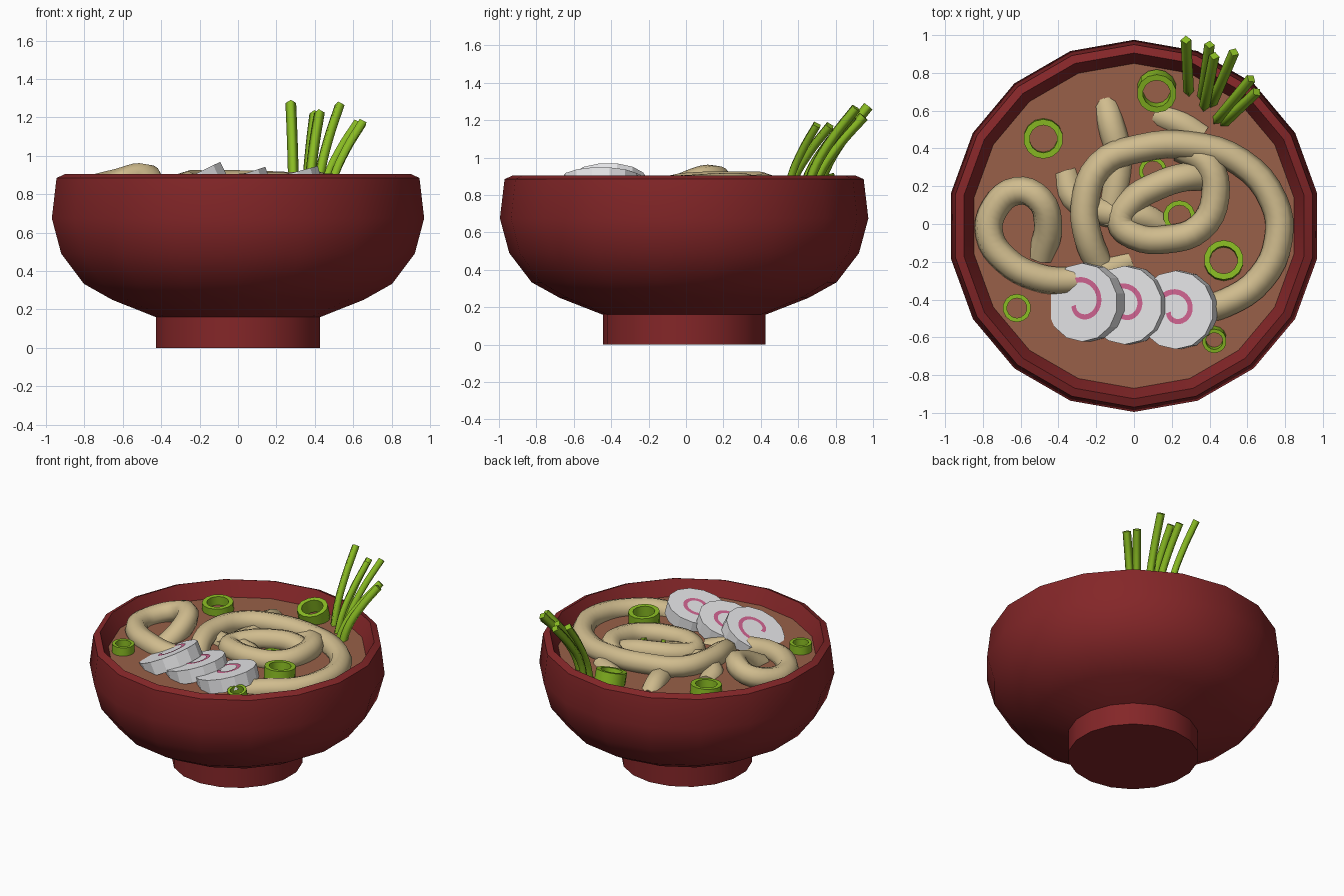
import bpy, bmesh, math
from mathutils import Matrix, Vector

if "Cube" in bpy.data.objects:
    bpy.data.objects.remove(bpy.data.objects["Cube"])


def material(name, r, g, b):
    m = bpy.data.materials.new(name)
    lin = [((c / 255 + 0.055) / 1.055) ** 2.4 for c in (r, g, b)]
    m.diffuse_color = (*lin, 1)
    m.use_nodes = True
    m.node_tree.nodes["Principled BSDF"].inputs["Base Color"].default_value = m.diffuse_color
    return m


RED = material("lacquer red", 132, 38, 40)
BROTH = material("broth brown", 152, 96, 72)
NOODLE = material("noodle cream", 208, 188, 142)
GREEN = material("onion green", 138, 188, 35)
WHITE = material("fish cake white", 232, 232, 234)
PINK = material("swirl pink", 208, 100, 145)


def finish(name, bm, mat, matrix=Matrix(), smooth=None):
    bmesh.ops.remove_doubles(bm, verts=bm.verts, dist=1e-5)
    bmesh.ops.recalc_face_normals(bm, faces=bm.faces)
    me = bpy.data.meshes.new(name)
    bm.to_mesh(me)
    bm.free()
    me.materials.append(mat)
    ob = bpy.data.objects.new(name, me)
    bpy.context.collection.objects.link(ob)
    ob.matrix_world = matrix
    shade(ob, smooth)
    return ob


def shade(ob, angle):
    if angle:
        bpy.ops.object.select_all(action='DESELECT')
        ob.select_set(True)
        bpy.context.view_layer.objects.active = ob
        bpy.ops.object.shade_smooth_by_angle(angle=math.radians(angle))


def lathe(name, profile, n, mat, matrix=Matrix(), closed=False, smooth=None):
    """Spin (radius, height) points around z; first vertex points to +y."""
    bm = bmesh.new()
    rings = []
    for r, z in profile:
        if r == 0:
            rings.append([bm.verts.new((0, 0, z))] * n)
        else:
            rings.append([bm.verts.new((-r * math.sin(2 * math.pi * i / n),
                                        r * math.cos(2 * math.pi * i / n), z)) for i in range(n)])
    pairs = list(zip(rings, rings[1:])) + ([(rings[-1], rings[0])] if closed else [])
    for a, b in pairs:
        for i in range(n):
            j = (i + 1) % n
            bm.faces.new(list(dict.fromkeys((a[i], a[j], b[j], b[i]))))
    return finish(name, bm, mat, matrix, smooth)


def tube(name, pts, radius, mat, res, smooth=None):
    """Round (res 2) or square (res 0) tube along a smooth path."""
    cu = bpy.data.curves.new(name, 'CURVE')
    cu.dimensions = '3D'
    cu.bevel_depth = radius
    cu.bevel_resolution = res
    cu.use_fill_caps = True
    cu.resolution_u = 4
    sp = cu.splines.new('BEZIER')
    sp.bezier_points.add(len(pts) - 1)
    for bp, p in zip(sp.bezier_points, pts):
        bp.co = p
        bp.handle_left_type = bp.handle_right_type = 'AUTO'
    cu.materials.append(mat)
    ob = bpy.data.objects.new(name, cu)
    bpy.context.collection.objects.link(ob)
    bpy.ops.object.select_all(action='DESELECT')
    ob.select_set(True)
    bpy.context.view_layer.objects.active = ob
    bpy.ops.object.convert(target='MESH')
    shade(bpy.context.view_layer.objects.active, smooth)


# Bowl with foot, and the broth surface
centre = Matrix.Translation((0, -0.01, 0))
lathe("bowl", [(0, 0), (.435, 0), (.435, .16), (.665, .25), (.815, .333), (.935, .49),
               (.985, .675), (.96, .885), (.915, .905), (.86, .8), (.83, .74)],
      18, RED, centre, smooth=35)
lathe("broth", [(0, .8), (.862, .8)], 18, BROTH, centre)

# Noodles
noodles = {
    "noodle_left_loop": [(-.49, -.17, .76), (-.455, 0, .85), (-.5, .13, .89), (-.62, .175, .86),
                         (-.74, .08, .83), (-.765, -.06, .82), (-.68, -.19, .82),
                         (-.52, -.28, .82), (-.35, -.3, .8), (-.2, -.27, .79), (-.03, -.2, .74)],
    "noodle_big_loop": [(-.18, -.22, .77), (-.24, -.08, .83), (-.26, .1, .85), (-.18, .31, .85),
                        (.03, .4, .85), (.3, .415, .84), (.56, .33, .83), (.74, .12, .83),
                        (.765, -.08, .83), (.67, -.29, .82), (.48, -.42, .81), (.28, -.47, .75)],
    "noodle_inner_loop": [(.25, .4, .8), (.39, .32, .84), (.43, .14, .84), (.35, -.02, .83),
                          (.18, -.08, .83), (0, -.06, .83), (-.07, .01, .82), (-.01, .12, .83),
                          (.12, .2, .84), (.28, .25, .83), (.38, .25, .78)],
    "noodle_back": [(-.15, .64, .74), (-.12, .52, .79), (-.08, .35, .78),
                    (-.1, .18, .78), (-.14, 0, .76)],
    "noodle_back_short": [(.12, .58, .74), (.25, .53, .77), (.36, .46, .77)],
    "noodle_under": [(-.36, .27, .75), (-.32, .14, .78), (-.15, .06, .79), (.05, .04, .79), (.17, -.03, .74)],
}
for name, pts in noodles.items():
    tube(name, pts, .075, NOODLE, 2, 60)

# Fish cake slices, each tilted to the left, with a flat pink spiral
slices = [((-.275, -.415, .88), 26, 1.0), ((-.05, -.43, .88), 18, .85), ((.22, -.455, .895), 15, .8)]
for k, (pos, tilt, size) in enumerate(slices, 1):
    mw = Matrix.Translation(pos) @ Matrix.Rotation(math.radians(-tilt), 4, 'Y')
    lathe(f"fish_cake_{k}", [(0, 0), (.208, 0), (.208, -.095), (0, -.095)], 14, WHITE, mw)
    bm = bmesh.new()
    prev = None
    for i in range(25):
        u = i / 24
        a = math.radians(140 - 300 * u)
        r = (.125 - .075 * u ** 1.5) * size
        pair = [bm.verts.new(((r + d) * math.cos(a), (r + d) * math.sin(a), .004))
                for d in (-.014, .014)]
        if prev:
            bm.faces.new((prev[0], pair[0], pair[1], prev[1]))
        prev = pair
    finish(f"fish_cake_swirl_{k}", bm, PINK, mw)

# Sliced onion rings: x, y, top z, radius, tilt about x
rings = [(-.48, .45, .86, .105, 4), (.12, .69, .89, .105, 16), (.1, .28, .83, .075, 0),
         (.24, .04, .83, .085, 0), (.475, -.19, .89, .105, -4), (.425, -.62, .865, .065, 12),
         (-.62, -.445, .86, .075, 0)]
for k, (x, y, z, r, tilt) in enumerate(rings, 1):
    mw = Matrix.Translation((x, y, z)) @ Matrix.Rotation(math.radians(tilt), 4, 'X')
    lathe(f"onion_ring_{k}", [(r * .7, 0), (r, 0), (r, -.1), (r * .7, -.1)], 14, GREEN, mw,
          closed=True, smooth=40)

# Chive stalks leaning out over the back right of the rim
stalks = [((.29, .69), (.275, .975, 1.275)), ((.36, .66), (.4, .95, 1.22)),
          ((.37, .61), (.425, .89, 1.225)), ((.41, .63), (.53, .91, 1.265)),
          ((.43, .54), (.62, .77, 1.17)), ((.47, .53), (.65, .7, 1.175))]
for k, (base, tip) in enumerate(stalks, 1):
    b, t = Vector((*base, .75)), Vector(tip)
    path = []
    for s in (0, .33, .67, 1):
        p = b.lerp(t, s)
        q = b.lerp(t, s ** 1.6)
        path.append((q.x, q.y, p.z))
    tube(f"chive_{k}", path, .028, GREEN, 0)
